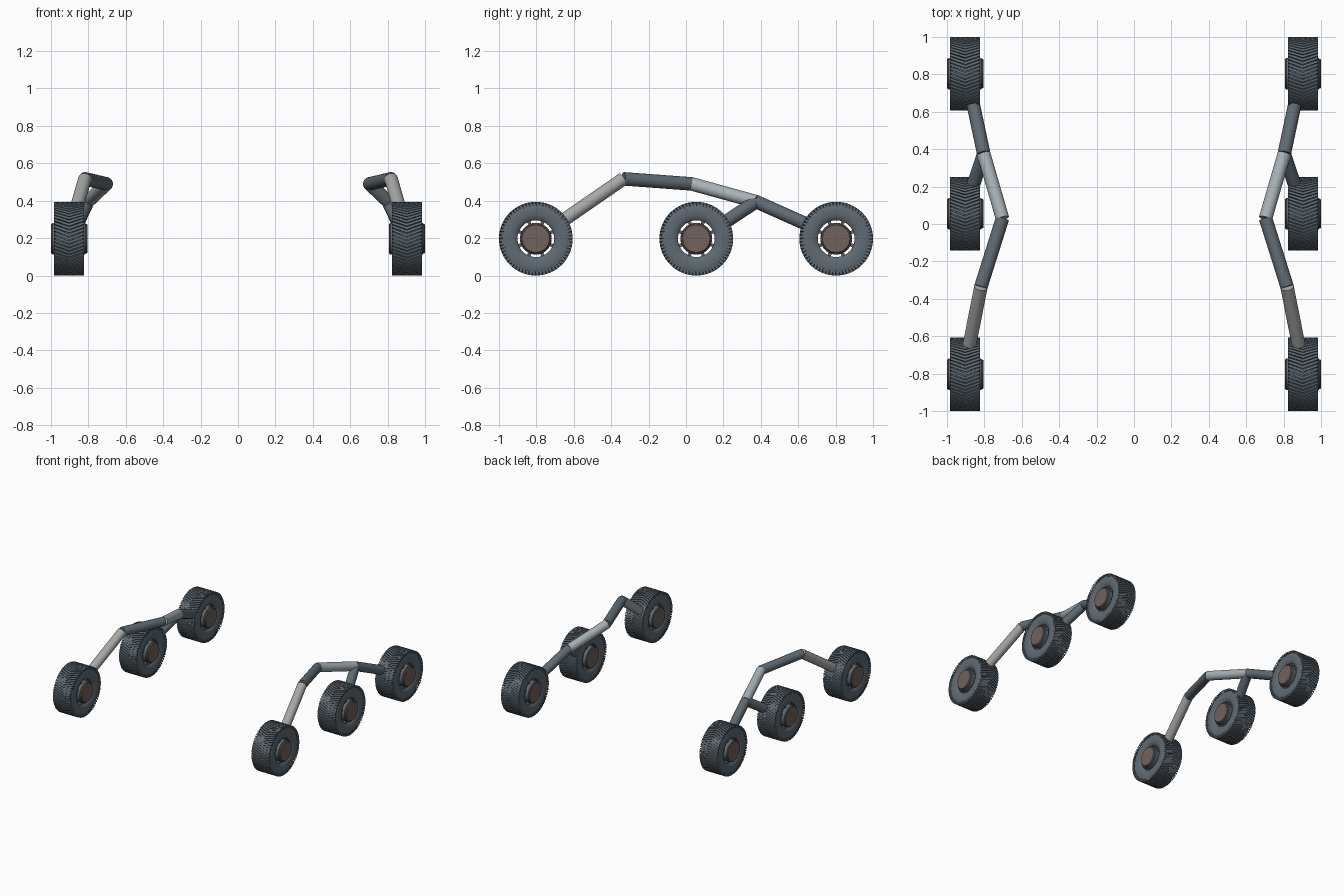
import bpy, bmesh
from math import sin, cos, pi, radians
from mathutils import Vector

if "Cube" in bpy.data.objects:
    bpy.data.objects.remove(bpy.data.objects["Cube"])


def material(name, rgb):
    m = bpy.data.materials.new(name)
    m.use_nodes = True
    m.diffuse_color = (*rgb, 1)
    m.node_tree.nodes["Principled BSDF"].inputs["Base Color"].default_value = (*rgb, 1)
    return m


SLATE = material("slate", (0.115, 0.145, 0.17))
WARM = material("warm grey", (0.38, 0.39, 0.38))
COOL = material("cool grey", (0.39, 0.44, 0.46))
BROWN = material("hub brown", (0.17, 0.12, 0.10))


def point(x, angle, r):
    """Point on a wheel whose axle runs along x."""
    return (x, -r * cos(angle), r * sin(angle))


def skin(bm, rings, closed):
    """Join rings of vertices with quads; cap the ends unless closed."""
    n = len(rings[0])
    pairs = list(zip(rings, rings[1:]))
    if closed:
        pairs.append((rings[-1], rings[0]))
    else:
        bm.faces.new(rings[0])
        bm.faces.new(rings[-1])
    for a, b in pairs:
        for i in range(n):
            j = (i + 1) % n
            bm.faces.new((a[i], a[j], b[j], b[i]))


def lathe(bm, profile, segs, closed):
    rings = [[bm.verts.new(point(x, 2 * pi * i / segs, r)) for i in range(segs)]
             for x, r in profile]
    skin(bm, rings, closed)


def block(bm, stations, half, r0, r1):
    """Curved bar through (x, angle) stations between two radii."""
    rings = [[bm.verts.new(point(x, a + s * half, r))
              for s, r in ((-1, r0), (1, r0), (1, r1), (-1, r1))]
             for x, a in stations]
    skin(bm, rings, False)


def finish(bm, name, mat):
    bmesh.ops.recalc_face_normals(bm, faces=bm.faces)
    me = bpy.data.meshes.new(name)
    bm.to_mesh(me)
    bm.free()
    me.materials.append(mat)
    return me


def place(name, me, loc=(0, 0, 0)):
    ob = bpy.data.objects.new(name, me)
    ob.location = loc
    bpy.context.collection.objects.link(ob)
    return ob


# Tyre: rounded carcass with chevron lugs
bm = bmesh.new()
half_side = [(0.064, 0.098), (0.074, 0.108), (0.08, 0.13), (0.08, 0.16),
             (0.077, 0.178), (0.07, 0.188)]
carcass = half_side + [(-x, r) for x, r in reversed(half_side)]
lathe(bm, carcass, 64, True)
LUGS = 64
for i in range(LUGS):
    a = 2 * pi * i / LUGS
    bar = [(x, a + 1.9 * abs(x)) for x in (-0.08, -0.04, 0, 0.04, 0.08)]
    block(bm, bar, 0.036, 0.175, 0.197)
tyre = finish(bm, "tyre", SLATE)

# Hub collar with eight short spokes leaving open slots
bm = bmesh.new()
lathe(bm, [(-0.092, 0.08), (-0.088, 0.085), (0.084, 0.085), (0.088, 0.08)], 32, False)
for i in range(8):
    a = 2 * pi * (i + 0.5) / 8
    block(bm, [(-0.065, a), (0.065, a)], 0.1, 0.078, 0.104)
collar = finish(bm, "hub_collar", SLATE)

# Brown hub core showing at both ends
bm = bmesh.new()
lathe(bm, [(-0.096, 0.079), (0.092, 0.079), (0.098, 0.074)], 16, False)
core = finish(bm, "hub_core", BROWN)


def tube(name, p, q, mat, r=0.036):
    p, q = Vector(p), Vector(q)
    d = q - p
    bpy.ops.mesh.primitive_cylinder_add(vertices=32, radius=r, depth=d.length,
                                        location=(p + q) / 2)
    ob = bpy.context.object
    ob.name = name
    ob.rotation_mode = 'QUATERNION'
    ob.rotation_quaternion = d.to_track_quat('Z', 'Y')
    ob.data.materials.append(mat)
    return ob


# Suspension arm joints on the +x side
front_end = (0.89, -0.70, 0.265)
knee = (0.818, -0.335, 0.517)
pivot = (0.703, 0.03, 0.49)
fork = (0.803, 0.375, 0.395)
back_end = (0.872, 0.70, 0.25)
middle_end = (0.872, 0.17, 0.26)
arms = [("front_leg", front_end, knee, WARM),
        ("front_arm", knee, pivot, SLATE),
        ("rear_arm", pivot, fork, COOL),
        ("back_leg", fork, back_end, SLATE),
        ("middle_leg", fork, middle_end, SLATE)]

smooth = []
for side, sx in (("left", 1), ("right", -1)):
    for name, p, q, mat in arms:
        ends = [(sx * x, y, z) for x, y, z in (p, q)]
        smooth.append(tube(f"{side}_{name}", *ends, mat))
    for pos, y in (("front", -0.803), ("middle", 0.055), ("back", 0.803)):
        for part in (tyre, collar, core):
            smooth.append(place(f"{side}_{pos}_{part.name}", part,
                                (sx * 0.902, y, 0.197)))

# Smooth rounded surfaces, keep edges sharp
bpy.ops.object.select_all(action='DESELECT')
for ob in smooth:
    ob.select_set(True)
bpy.context.view_layer.objects.active = smooth[0]
bpy.ops.object.shade_smooth_by_angle(angle=radians(35))
